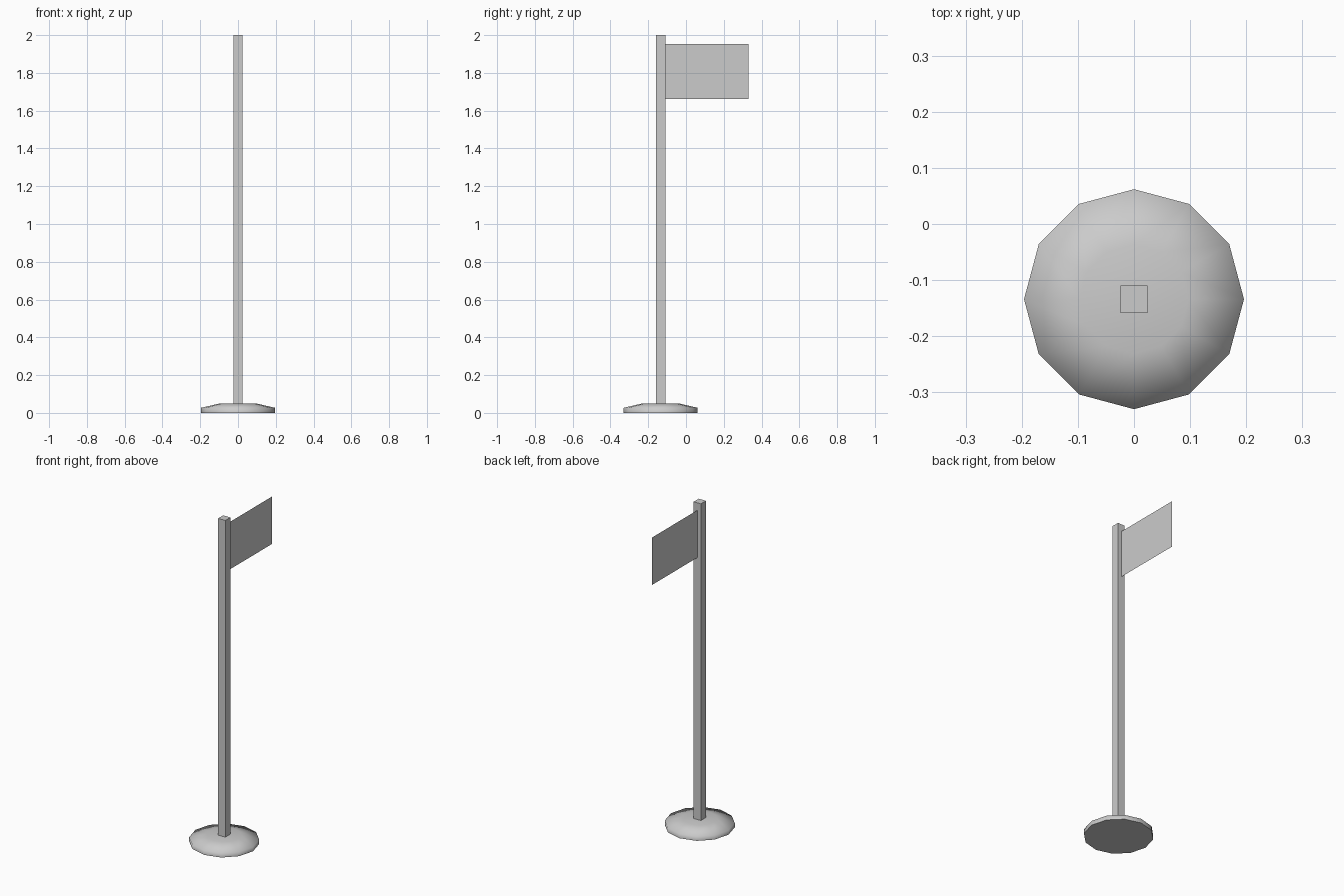
import bpy, bmesh, math

if "Cube" in bpy.data.objects:
    bpy.data.objects.remove(bpy.data.objects["Cube"])

Y0 = -0.134  # pole axis


def make(name, bm, smooth_angle=None):
    bmesh.ops.recalc_face_normals(bm, faces=bm.faces)
    mesh = bpy.data.meshes.new(name)
    bm.to_mesh(mesh)
    bm.free()
    ob = bpy.data.objects.new(name, mesh)
    bpy.context.collection.objects.link(ob)
    if smooth_angle:
        bpy.context.view_layer.objects.active = ob
        ob.select_set(True)
        bpy.ops.object.shade_smooth_by_angle(angle=math.radians(smooth_angle))
        ob.select_set(False)
    return ob


# Twelve-sided foot: short vertical rim, then a sloped shoulder to a flat top
bm = bmesh.new()
N = 12
rings = []
for r, z in [(0.196, 0.0), (0.196, 0.027), (0.097, 0.05)]:
    rings.append([bm.verts.new((r * math.cos(2 * math.pi * i / N),
                                Y0 + r * math.sin(2 * math.pi * i / N), z))
                  for i in range(N)])
for low, high in zip(rings, rings[1:]):
    for i in range(N):
        j = (i + 1) % N
        bm.faces.new((low[i], low[j], high[j], high[i]))
bm.faces.new(rings[0])
bm.faces.new(rings[-1])
make("base", bm, 80)

# Square pole
bm = bmesh.new()
bmesh.ops.create_cube(bm, size=1)
bmesh.ops.scale(bm, vec=(0.049, 0.049, 1.95), verts=bm.verts)
bmesh.ops.translate(bm, vec=(0, Y0, 1.025), verts=bm.verts)
make("pole", bm)

# Flat single-sheet flag
bm = bmesh.new()
bm.faces.new([bm.verts.new((0, y, z)) for y, z in
              [(-0.11, 1.662), (0.33, 1.662), (0.33, 1.954), (-0.11, 1.954)]])
make("flag", bm)
